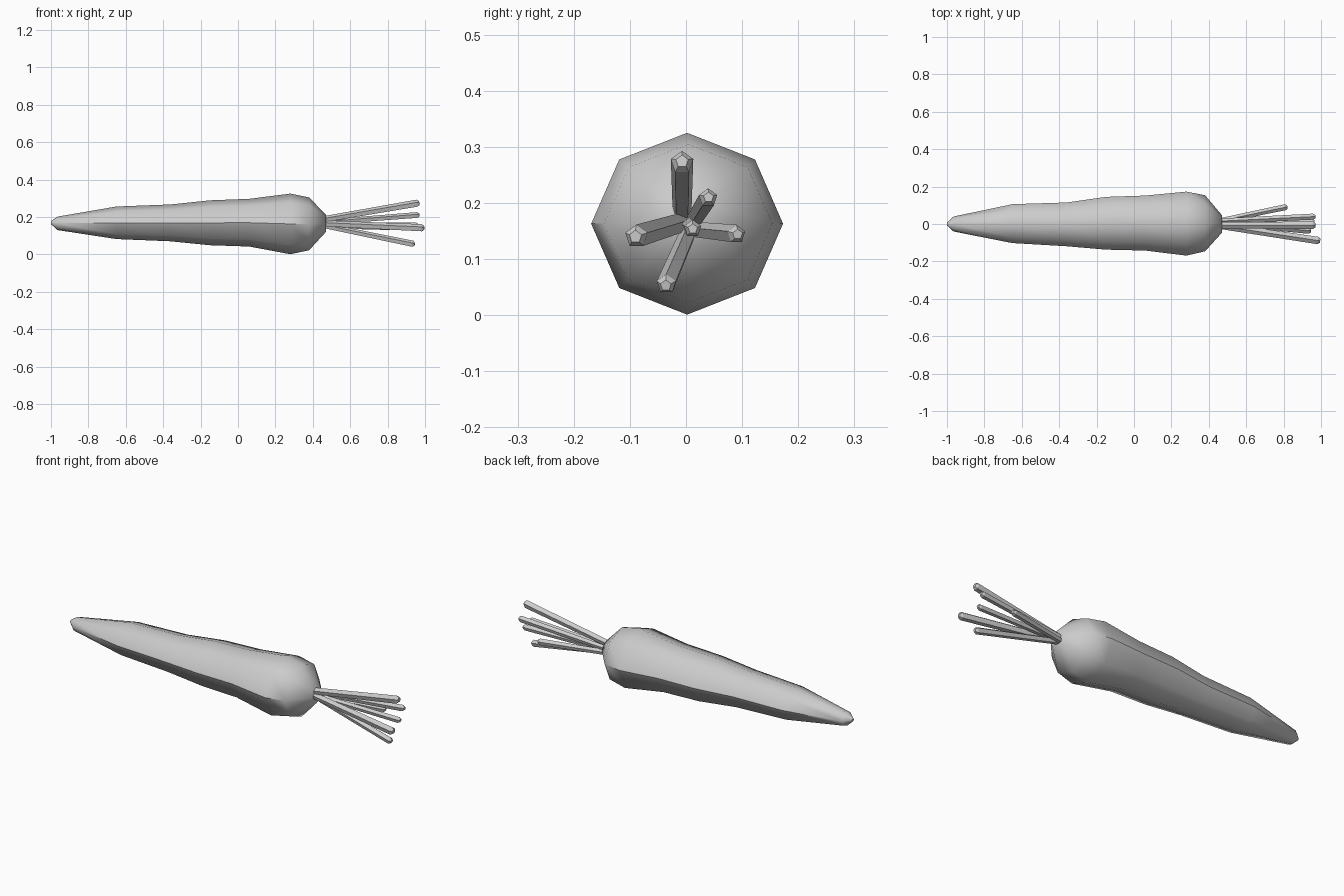
import bpy, bmesh, math
from mathutils import Vector

if "Cube" in bpy.data.objects:
    bpy.data.objects.remove(bpy.data.objects["Cube"])


def finish(name, bm, angle):
    bmesh.ops.recalc_face_normals(bm, faces=bm.faces)
    me = bpy.data.meshes.new(name)
    bm.to_mesh(me)
    bm.free()
    ob = bpy.data.objects.new(name, me)
    bpy.context.collection.objects.link(ob)
    bpy.ops.object.select_all(action='DESELECT')
    ob.select_set(True)
    bpy.context.view_layer.objects.active = ob
    if angle:
        bpy.ops.object.shade_smooth_by_angle(angle=math.radians(angle))
    return ob


def loft(name, rings, angle=0):
    bm = bmesh.new()
    loops = [[bm.verts.new(p) for p in ring] for ring in rings]
    n = len(loops[0])
    for a, b in zip(loops, loops[1:]):
        for i in range(n):
            j = (i + 1) % n
            bm.faces.new((a[i], a[j], b[j], b[i]))
    bm.faces.new(loops[0])
    bm.faces.new(loops[-1])
    return finish(name, bm, angle)


# Root: eight-sided sections as x, y centre, y radius, z bottom, z top
sections = [
    (-1.0, 0, .008, .162, .178),
    (-.965, 0, .040, .130, .202),
    (-.65, .002, .104, .082, .256),
    (-.36, -.002, .117, .070, .267),
    (-.15, .004, .141, .049, .289),
    (.06, .005, .147, .042, .297),
    (.28, .002, .171, .001, .325),
    (.38, .004, .150, .022, .305),
    (.47, 0, .047, .120, .212),
]
rings = []
for x, yc, ry, lo, hi in sections:
    ring = []
    for i in range(8):
        a = i * math.pi / 4
        ring.append((x, yc + ry * math.cos(a),
                     (lo + hi) / 2 + (hi - lo) / 2 * math.sin(a)))
    rings.append(ring)
loft("carrot_root", rings, 46)

# Stems: five-sided rods with chamfered tips, as start, end, radius
stems = [
    ((.45, -.007, .185), (.97, -.007, .274), .021),
    ((.45, .015, .170), (.97, .040, .210), .017),
    ((.45, .015, .152), (.82, .092, .144), .017),
    ((.45, -.008, .165), (.995, -.090, .140), .021),
    ((.45, .008, .155), (.945, -.036, .053), .018),
    ((.45, .005, .160), (.965, .012, .154), .016),
]
for k, (start, end, r) in enumerate(stems):
    s, e = Vector(start), Vector(end)
    d = (e - s).normalized()
    side = d.cross(Vector((0, 0, 1))).normalized()
    up = side.cross(d)
    rings = []
    for c, rad in ((s, r * .85), (e - d * .012, r), (e, r * .55)):
        rings.append([c + rad * (side * math.sin(t) + up * math.cos(t))
                      for t in (i * math.tau / 5 for i in range(5))])
    loft(f"stem_{k + 1}", rings)
